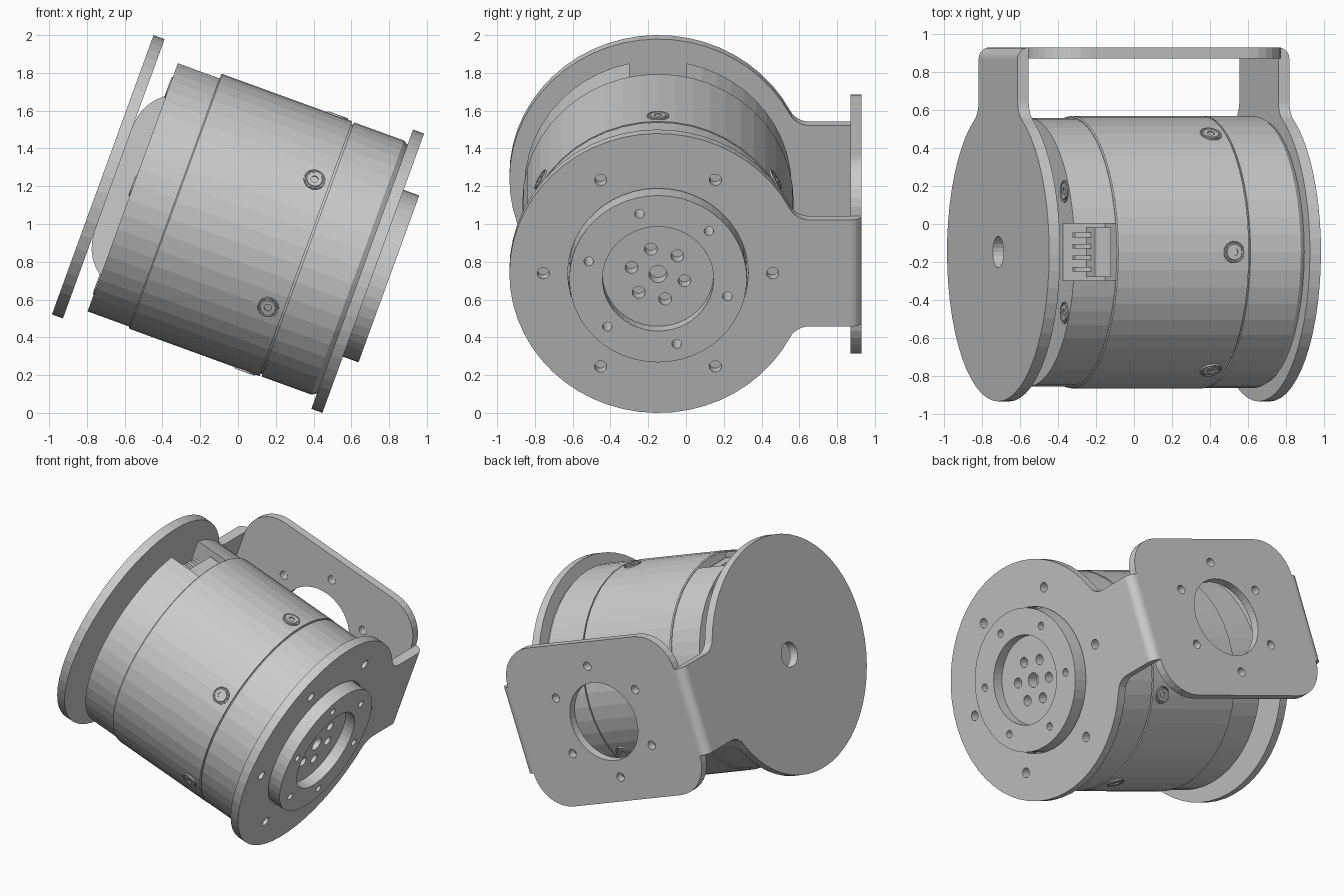
import bpy, bmesh
from math import sin, cos, pi, radians, atan2
from mathutils import Matrix, Vector

if "Cube" in bpy.data.objects:
    bpy.data.objects.remove(bpy.data.objects["Cube"])

# Motor frame: local x = world y, local y = tilted "up", local z = motor axis
T = radians(20)
AXIS = Matrix(((0, sin(T), cos(T), 0),
               (1, 0, 0, -0.148),
               (0, cos(T), -sin(T), 1.0),
               (0, 0, 0, 1)))
SIDE = Matrix(((0, 0, 1, 0), (1, 0, 0, 0), (0, 1, 0, 0), (0, 0, 0, 1)))   # slab faces local x
CROSS = Matrix(((0, 1, 0, 0), (0, 0, 1, 0), (1, 0, 0, 0), (0, 0, 0, 1)))  # slab faces local y
SEG = 48


def arc(cx, cy, r, a0, a1, n):
    return [(cx + r * cos(a0 + (a1 - a0) * i / n), cy + r * sin(a0 + (a1 - a0) * i / n))
            for i in range(n + 1)]


def circle(r, cx=0, cy=0, n=SEG):
    return arc(cx, cy, r, 0, 2 * pi, n)[:-1]


def hole_ring(count, radius, r, start):
    return [circle(r, radius * cos(start + 2 * pi * k / count),
                   radius * sin(start + 2 * pi * k / count), 16) for k in range(count)]


def slab(name, loops, z0, z1, m=Matrix()):
    """Flat plate from an outline followed by hole outlines."""
    cu = bpy.data.curves.new(name, 'CURVE')
    cu.dimensions = '2D'
    cu.fill_mode = 'BOTH'
    cu.extrude = (z1 - z0) / 2
    for pts in loops:
        sp = cu.splines.new('POLY')
        sp.points.add(len(pts) - 1)
        for p, (x, y) in zip(sp.points, pts):
            p.co = (x, y, 0, 1)
        sp.use_cyclic_u = True
    ob = bpy.data.objects.new(name, cu)
    bpy.context.collection.objects.link(ob)
    bpy.ops.object.select_all(action='DESELECT')
    bpy.context.view_layer.objects.active = ob
    ob.select_set(True)
    bpy.ops.object.convert(target='MESH')
    ob = bpy.context.view_layer.objects.active
    ob.matrix_world = AXIS @ m @ Matrix.Translation((0, 0, (z0 + z1) / 2))
    for p in ob.data.polygons:
        p.use_smooth = False
    return ob


def lathe(name, profile, m=Matrix(), seg=SEG):
    """Solid of revolution about local z from (radius, z) points."""
    bm = bmesh.new()
    vs = [bm.verts.new((r, 0, z)) for r, z in profile]
    es = [bm.edges.new(e) for e in zip(vs, vs[1:])]
    bmesh.ops.spin(bm, geom=vs + es, cent=(0, 0, 0), axis=(0, 0, 1),
                   angle=2 * pi, steps=seg, use_duplicate=False)
    bmesh.ops.remove_doubles(bm, verts=bm.verts, dist=1e-5)
    bmesh.ops.recalc_face_normals(bm, faces=bm.faces)
    me = bpy.data.meshes.new(name)
    bm.to_mesh(me)
    bm.free()
    ob = bpy.data.objects.new(name, me)
    bpy.context.collection.objects.link(ob)
    ob.matrix_world = AXIS @ m
    return ob


def box(name, x0, x1, y0, y1, z0, z1):
    return slab(name, [[(x0, y0), (x1, y0), (x1, y1), (x0, y1)]], z0, z1)


# Bracket flanges: disc blended into an arm toward the rear
R, W, FX, FR = 0.787, 0.30, 0.80, 0.114
ft = atan2(W + FR, FX)
top = arc(FX, W + FR, FR, ft + pi, 1.5 * pi, 6)[1:] + [(1.02, W)]
flange = arc(0, 0, R, ft, 2 * pi - ft, SEG) + [(x, -y) for x, y in top] + top[::-1]
slab("front_flange", [flange, circle(0.478)] + hole_ring(6, 0.607, 0.032, 0), 0.70, 0.762)
slab("rear_flange", [flange, circle(0.083, n=24)], -0.762, -0.70)

# Bracket mounting plate with rounded corners, big opening and six holes
A, B, C = 0.55, 0.70, 0.25
plate = []
for k, (sx, sy) in enumerate(((1, 1), (-1, 1), (-1, -1), (1, -1))):
    plate += arc(sx * (A - C), sy * (B - C), C, k * pi / 2, (k + 1) * pi / 2, 8)
slab("mounting_plate", [plate, circle(0.27)] + hole_ring(6, 0.385, 0.03, 0), 1.02, 1.078, SIDE)

# Rounded bends joining plate and flanges
for s, label in ((1, "front"), (-1, "rear")):
    pie = [(s * 0.70, 1.02)] + [(s * (0.70 + 0.062 * cos(i * pi / 12)), 1.02 + 0.058 * sin(i * pi / 12))
                                for i in range(7)]
    slab(label + "_bend", [pie], -W, W, CROSS)

# Motor housing sections with a seam groove between middle and front
lathe("middle_housing", [(0, -0.355), (0.712, -0.355), (0.718, -0.349), (0.718, 0.383), (0, 0.383)])
lathe("seam_core", [(0, 0.37), (0.703, 0.37), (0.703, 0.41), (0, 0.41)])
lathe("front_housing", [(0, 0.393), (0.716, 0.393), (0.716, 0.675), (0.70, 0.70), (0, 0.70)])

# Rear housing with a connector notch on top
na = atan2(0.69, 0.15)
notched = arc(0, 0, 0.707, pi - na, 2 * pi + na, SEG) + [(0.15, 0.53), (-0.15, 0.53)]
slab("rear_housing", [notched], -0.59, -0.355)

# Connector inside the notch
box("connector_body", -0.13, 0.13, 0.53, 0.66, -0.46, -0.37)
for i in range(4):
    x = -0.09 + i * 0.06
    box("connector_pin", x - 0.012, x + 0.012, 0.56, 0.60, -0.55, -0.46)

# Output hub: raised ring and recessed centre
slab("output_ring", [circle(0.47), circle(0.294)] + hole_ring(6, 0.38, 0.025, pi / 4), 0.70, 0.85)
slab("output_centre", [circle(0.294), circle(0.048, n=20)]
     + hole_ring(6, 0.145, 0.034, pi / 4), 0.70, 0.775)

# Countersunk screws around the housing and on its rear face
head = [(0, 0), (0.02, 0), (0.02, 0.007), (0.041, 0.007), (0.044, 0.002),
        (0.05, 0.002), (0.053, 0.006), (0.058, 0.006), (0.058, -0.02)]
for k in range(6):
    a = pi / 2 + k * pi / 3
    d = Vector((cos(a), sin(a), 0))
    rot = d.to_track_quat('Z', 'Y').to_matrix().to_4x4()
    lathe("side_screw", head, Matrix.Translation(d * 0.718 + Vector((0, 0, 0.30))) @ rot, 24)
    b = a + pi / 6
    lathe("rear_screw", head, Matrix.Translation((0.64 * cos(b), 0.64 * sin(b), -0.59))
          @ Matrix.Rotation(pi, 4, 'X'), 24)
